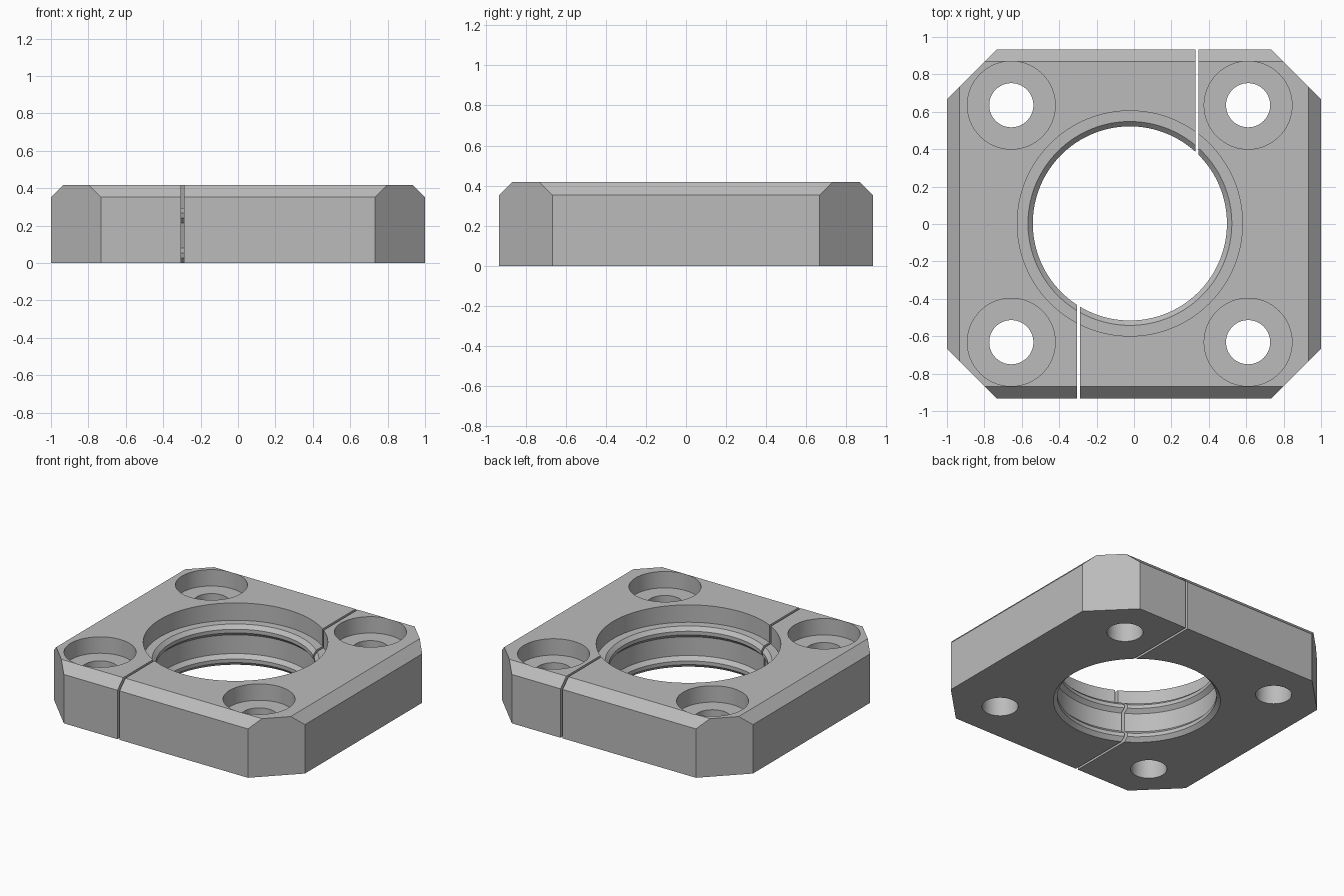
import bpy, bmesh, math

cube = bpy.data.objects.get("Cube")
if cube:
    bpy.data.objects.remove(cube, do_unlink=True)

steel = bpy.data.materials.new("plain grey")
steel.use_nodes = True
GREY = (0.50, 0.50, 0.50, 1)
steel.diffuse_color = GREY
steel.node_tree.nodes["Principled BSDF"].inputs["Base Color"].default_value = GREY


def make_object(name, bm):
    bmesh.ops.recalc_face_normals(bm, faces=bm.faces)
    mesh = bpy.data.meshes.new(name)
    bm.to_mesh(mesh)
    bm.free()
    mesh.materials.append(steel)
    obj = bpy.data.objects.new(name, mesh)
    bpy.context.collection.objects.link(obj)
    return obj


def lathe(name, x, y, profile, sides):
    """Solid of revolution from (radius, z) pairs, capped at both ends."""
    bm = bmesh.new()
    rings = []
    for r, z in profile:
        angles = [2 * math.pi * i / sides for i in range(sides)]
        rings.append([bm.verts.new((x + r * math.cos(a), y + r * math.sin(a), z)) for a in angles])
    for low, high in zip(rings, rings[1:]):
        for i in range(sides):
            j = (i + 1) % sides
            bm.faces.new((low[i], low[j], high[j], high[i]))
    bm.faces.new(rings[0][::-1])
    bm.faces.new(rings[-1])
    return make_object(name, bm)


def box(name, x0, x1, y0, y1, z0, z1):
    bm = bmesh.new()
    bmesh.ops.create_cube(bm, size=1)
    for v in bm.verts:
        v.co = (x1 if v.co.x > 0 else x0, y1 if v.co.y > 0 else y0, z1 if v.co.z > 0 else z0)
    return make_object(name, bm)


def cut(target, cutter):
    mod = target.modifiers.new("cut", 'BOOLEAN')
    mod.operation = 'DIFFERENCE'
    mod.solver = 'EXACT'
    mod.object = cutter
    bpy.context.view_layer.objects.active = target
    bpy.ops.object.modifier_apply(modifier=mod.name)
    bpy.data.objects.remove(cutter, do_unlink=True)


# Plate with clipped corners, chamfered along its four long top edges
W, D, H = 1.0, 0.934, 0.418
CORNER, BEVEL = 0.267, 0.066
bm = bmesh.new()
for sx in (-1, 1):
    for sy in (-1, 1):
        for z, inset in ((0, 0), (H - BEVEL, 0), (H, BEVEL)):
            bm.verts.new((sx * (W - CORNER + inset), sy * (D - inset), z))
            bm.verts.new((sx * (W - inset), sy * (D - CORNER + inset), z))
bmesh.ops.convex_hull(bm, input=bm.verts)
bmesh.ops.dissolve_limit(bm, angle_limit=0.02, verts=bm.verts, edges=bm.edges)
plate = make_object("clamp_plate", bm)

# Central bore: top recess, two chamfered lips and the groove between them
LIP, WIDE, RECESS = 0.519, 0.545, 0.602
bore = [(WIDE, -0.1), (WIDE, 0), (LIP, 0.027), (LIP, 0.053), (WIDE, 0.08),
        (WIDE, 0.215), (LIP, 0.241), (LIP, 0.267), (WIDE, 0.293),
        (RECESS, 0.293), (RECESS, 0.6)]
cut(plate, lathe("bore_cutter", -0.022, 0.003, bore, 128))

# Counterbored bolt holes
bolt = [(0.118, -0.1), (0.118, 0.3), (0.235, 0.3), (0.235, 0.6)]
for x in (-0.656, 0.61):
    for y in (-0.632, 0.635):
        cut(plate, lathe("bolt_cutter", x, y, bolt, 64))

# Offset slots that split the plate into two halves
cut(plate, box("back_slot_cutter", 0.328, 0.345, 0.2, 1.2, -0.1, 0.6))
cut(plate, box("front_slot_cutter", -0.306, -0.289, -1.2, -0.2, -0.1, 0.6))

bpy.ops.object.select_all(action='DESELECT')
plate.select_set(True)
bpy.context.view_layer.objects.active = plate
bpy.ops.object.shade_smooth_by_angle(angle=math.radians(25))
